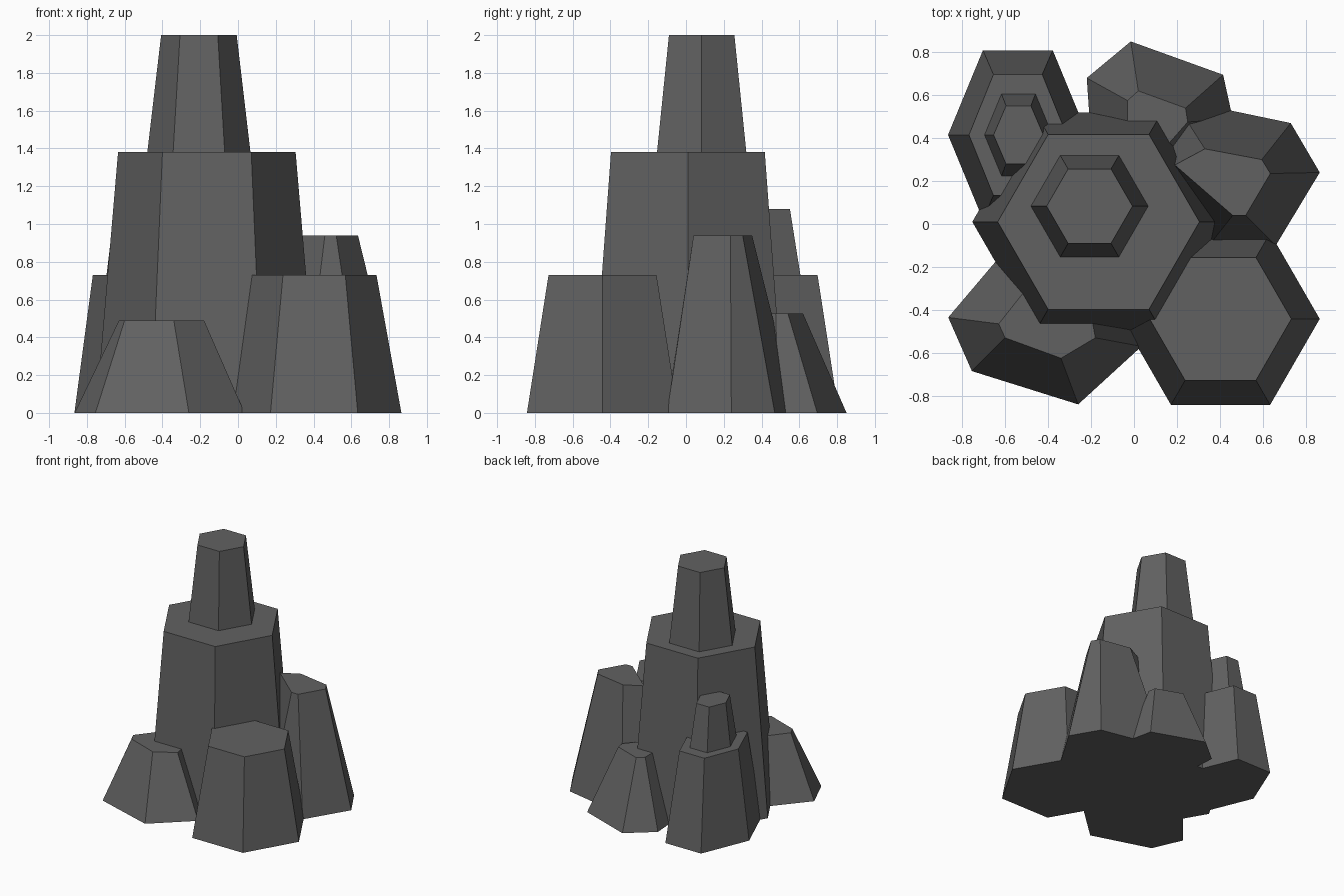
import bpy, bmesh, math

if "Cube" in bpy.data.objects:
    bpy.data.objects.remove(bpy.data.objects["Cube"])

rock = bpy.data.materials.new("dark_grey_rock")
rock.diffuse_color = (0.12, 0.12, 0.12, 1)
rock.use_nodes = True
rock.node_tree.nodes["Principled BSDF"].inputs["Base Color"].default_value = rock.diffuse_color


def frustum(name, base, top, z0, z1):
    """Closed flat-faced column between two matching outlines."""
    bm = bmesh.new()
    low = [bm.verts.new((x, y, z0)) for x, y in base]
    high = [bm.verts.new((x, y, z1)) for x, y in top]
    bm.faces.new(low[::-1])
    bm.faces.new(high)
    n = len(low)
    for i in range(n):
        j = (i + 1) % n
        bm.faces.new((low[i], low[j], high[j], high[i]))
    bmesh.ops.recalc_face_normals(bm, faces=bm.faces)
    mesh = bpy.data.meshes.new(name)
    bm.to_mesh(mesh)
    bm.free()
    mesh.materials.append(rock)
    obj = bpy.data.objects.new(name, mesh)
    bpy.context.collection.objects.link(obj)
    return obj


def hexagon(cx, cy, rx, ry):
    return [(cx + rx * math.cos(math.radians(60 * i)),
             cy + ry * math.sin(math.radians(60 * i))) for i in range(6)]


def column(name, c, r0, r1, z0, z1):
    """Regular or stretched tapered hexagonal column."""
    frustum(name, hexagon(*c, *r0), hexagon(*c, *r1), z0, z1)


# Straight hexagonal columns and the smaller tiers standing on them
column("main_column", (-0.165, 0.01), (0.588, 0.588), (0.47, 0.47), 0, 1.38)
column("main_upper_tier", (-0.207, 0.083), (0.273, 0.273), (0.2, 0.2), 1.38, 2)
column("front_right_column", (0.403, -0.442), (0.462, 0.462), (0.33, 0.33), 0, 0.73)
column("back_left_column", (-0.541, 0.415), (0.325, 0.455), (0.2275, 0.325), 0, 0.73)
column("back_left_upper_tier", (-0.538, 0.415), (0.158, 0.22), (0.116, 0.156), 0.73, 1.08)

# Skewed outcrops around the main column
frustum("front_left_outcrop",
        [(-.865, -.435), (-.755, -.685), (-.26, -.84), (.035, -.57), (-.14, -.16), (-.53, -.04)],
        [(-.63, -.465), (-.6, -.53), (-.34, -.625), (-.18, -.53), (-.23, -.26), (-.42, -.2)],
        0, 0.49)
frustum("back_outcrop",
        [(-.22, .68), (-.015, .85), (.415, .695), (.46, .49), (.26, .28), (-.2, .39)],
        [(-.03, .575), (.02, .62), (.24, .54), (.25, .475), (.14, .35), (-.03, .4)],
        0, 0.525)
frustum("right_outcrop",
        [(.18, .585), (.73, .47), (.865, .24), (.66, -.1), (.345, -.105), (-.02, .255)],
        [(.33, .35), (.595, .30), (.635, .235), (.52, .04), (.46, .04), (.19, .275)],
        0, 0.94)
